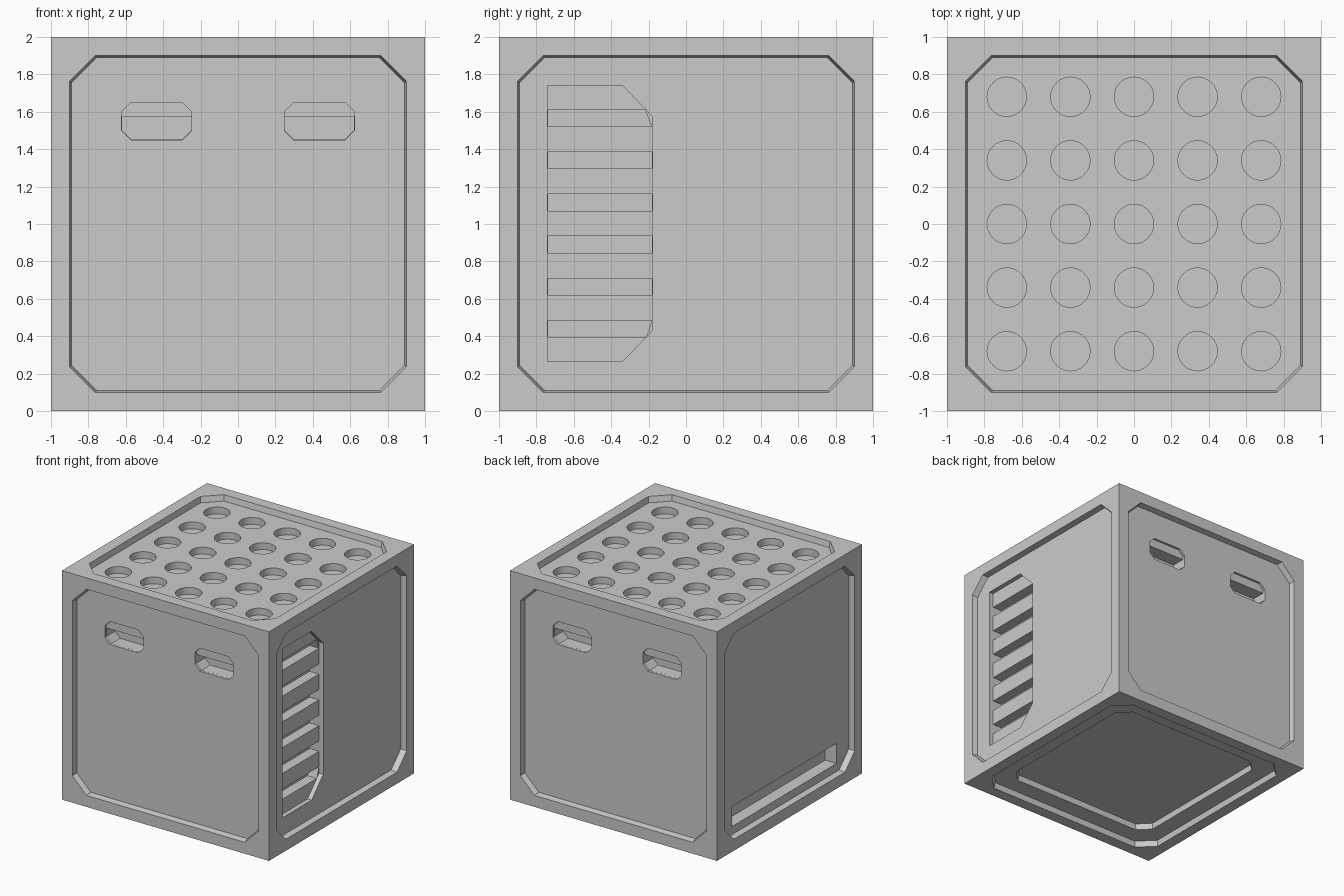
import bpy, bmesh
from mathutils import Vector, Matrix
from math import cos, sin, tau, radians

if "Cube" in bpy.data.objects:
    bpy.data.objects.remove(bpy.data.objects["Cube"])

X, Y, Z = Vector((1, 0, 0)), Vector((0, 1, 0)), Vector((0, 0, 1))
# each side: outward normal, horizontal axis, vertical axis
SIDES = {"front": (-Y, X, Z), "back": (Y, X, Z), "right": (X, Y, Z),
         "left": (-X, Y, Z), "top": (Z, X, Y), "bottom": (-Z, X, Y)}


def chamfered(u0, u1, v0, v1, c):
    return [(u0 + c, v0), (u1 - c, v0), (u1, v0 + c), (u1, v1 - c),
            (u1 - c, v1), (u0 + c, v1), (u0, v1 - c), (u0, v0 + c)]


def rect(u0, u1, v0, v1):
    return [(u0, v0), (u1, v0), (u1, v1), (u0, v1)]


def pocket(bm, side, outline, rings):
    """Closed prism sunk into a side; rings = (depth, scale) pairs."""
    n, u, v = SIDES[side]
    cu = sum(p[0] for p in outline) / len(outline)
    cv = sum(p[1] for p in outline) / len(outline)
    loops = []
    for d, s in rings:
        loops.append([bm.verts.new(Z + n * (1 - d) + u * (cu + (a - cu) * s)
                                   + v * (cv + (b - cv) * s)) for a, b in outline])
    faces = [bm.faces.new(loops[0]), bm.faces.new(loops[-1])]
    k = len(outline)
    for lo, hi in zip(loops, loops[1:]):
        for i in range(k):
            j = (i + 1) % k
            faces.append(bm.faces.new((lo[i], lo[j], hi[j], hi[i])))
    bmesh.ops.recalc_face_normals(bm, faces=faces)


def to_object(bm, name):
    me = bpy.data.meshes.new(name)
    bm.to_mesh(me)
    bm.free()
    ob = bpy.data.objects.new(name, me)
    bpy.context.collection.objects.link(ob)
    return ob


def carve(body, bm, name):
    cutter = to_object(bm, name)
    cutter.hide_render = True
    mod = body.modifiers.new(name, "BOOLEAN")
    mod.operation, mod.solver, mod.object = "DIFFERENCE", "EXACT", cutter
    bpy.context.view_layer.objects.active = body
    bpy.ops.object.modifier_apply(modifier=mod.name)
    bpy.data.objects.remove(cutter)


# solid crate body
bm = bmesh.new()
bmesh.ops.create_cube(bm, size=2, matrix=Matrix.Translation(Z))
crate = to_object(bm, "crate_body")

# recessed chamfered panel on every side
bm = bmesh.new()
for side in SIDES:
    pocket(bm, side, chamfered(-.9, .9, -.9, .9, .135),
           [(-.03, 1), (0, 1), (.05, .989)])
carve(crate, bm, "panel_recesses")

P = .05      # depth of the panel floor
bm = bmesh.new()
# grid of round holes on top
for i in range(-2, 3):
    for j in range(-2, 3):
        ring = [(.34 * i + .105 * cos(tau * t / 32), .34 * j + .105 * sin(tau * t / 32))
                for t in range(32)]
        pocket(bm, "top", ring, [(0, 1), (P + .06, 1)])
# shallow handle recesses, front and back
for side in ("front", "back"):
    for c in (-.435, .435):
        pocket(bm, side, chamfered(c - .187, c + .187, .45, .65, .05),
               [(0, 1), (P + .02, 1)])
# shallow vent recess on the right
pocket(bm, "right", [(-.74, -.735), (-.34, -.735), (-.18, -.57),
                     (-.18, .575), (-.34, .74), (-.74, .74)], [(0, 1), (P + .04, 1)])
# long slot on the left
pocket(bm, "left", rect(-.72, .72, -.82, -.645), [(0, 1), (P + .11, 1)])
# second step underneath
pocket(bm, "bottom", chamfered(-.74, .74, -.74, .74, .1), [(0, 1), (P, 1), (P * 2, .989)])
carve(crate, bm, "pockets")

bm = bmesh.new()
# finger pockets below the handle lips
for side in ("front", "back"):
    for c in (-.435, .435):
        a, b = c - .187, c + .187
        pocket(bm, side, [(a + .05, .45), (b - .05, .45), (b, .5), (b, .575),
                          (a, .575), (a, .5)], [(0, .99), (P + .14, .99)])
# gaps between the vent slats
for k in range(6):
    top = .61 - .225 * k
    low = top - .09
    right = [min(-.18, -.18 - (abs(v) - .575)) for v in (low, top)]
    pocket(bm, "right", [(-.74, low), (right[0], low), (right[1], top), (-.74, top)],
           [(0, .99), (P + .13, .99)])
carve(crate, bm, "deep_pockets")

# crisp edges, smooth hole walls
crate.select_set(True)
bpy.context.view_layer.objects.active = crate
bpy.ops.object.shade_smooth_by_angle(angle=radians(25))
